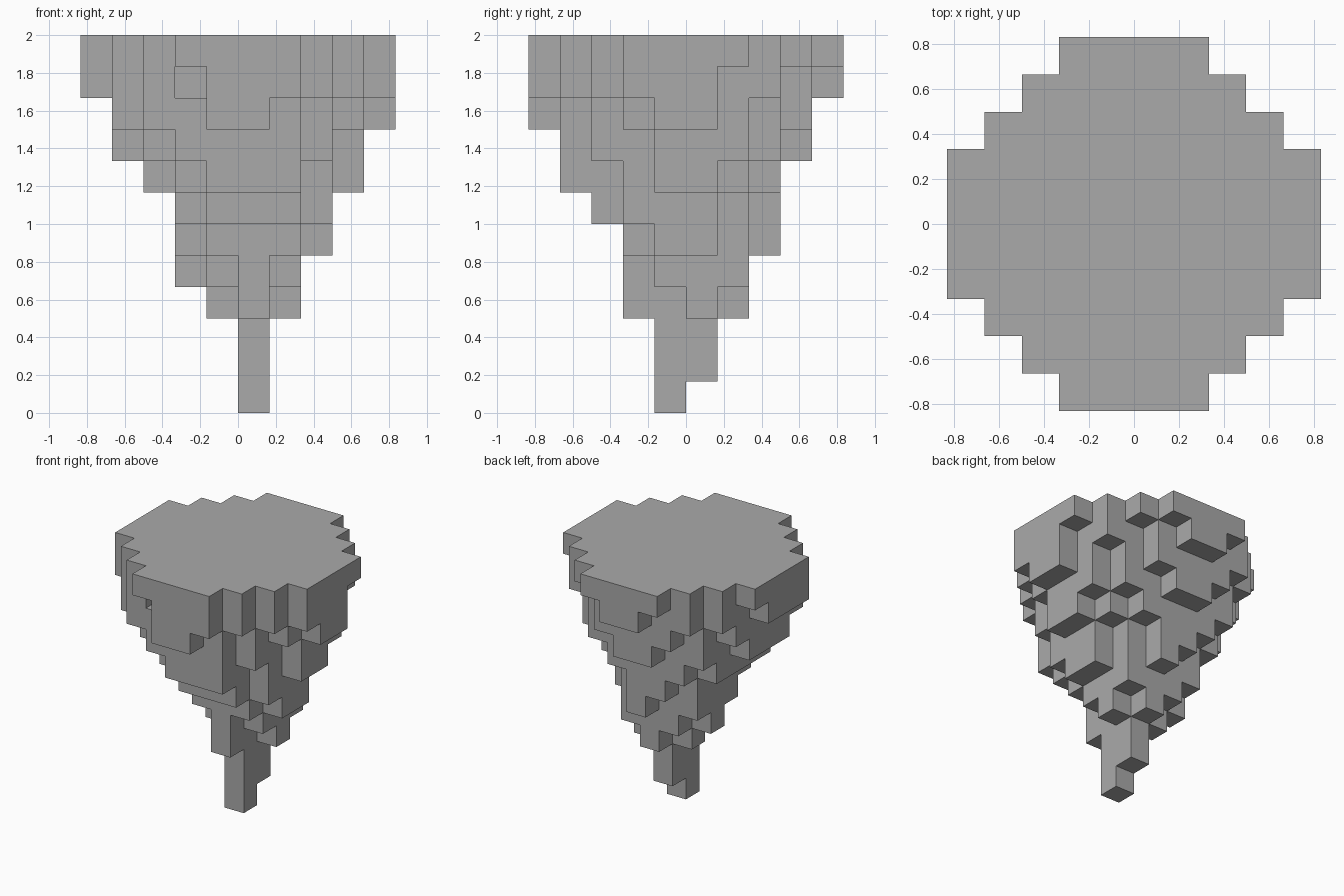
import bpy
import bmesh
from mathutils import Vector

cube = bpy.data.objects.get("Cube")
if cube:
    bpy.data.objects.remove(cube, do_unlink=True)

UNIT = 1 / 6          # edge of one block
TOP = 12              # height of the flat top, in blocks

# Lowest block of every column, a = ground level, one row per step to the back
UNDERSIDE = [
    "...ljjk...",
    "..jihhhk..",
    ".jihgggik.",
    "kihgfdfgjk",
    "kihfeaefhj",
    "kihedbdfhj",
    "ljhfedehil",
    ".kihgfhik.",
    "..kjiijl..",
    "...lkkl...",
]

# Fill the columns with blocks
blocks = set()
for j, row in enumerate(UNDERSIDE):
    for i, letter in enumerate(row):
        if letter != ".":
            for k in range(ord(letter) - ord("a"), TOP):
                blocks.add((i, j, k))
blocks.discard((3, 1, 10))    # small pocket under the front rim

# Rock material
stone = bpy.data.materials.new("stone_grey")
stone.use_nodes = True
grey = (0.4, 0.4, 0.4, 1)
stone.diffuse_color = grey
stone.node_tree.nodes["Principled BSDF"].inputs["Base Color"].default_value = grey

# Skin the blocks with their exposed faces only
bm = bmesh.new()
half = len(UNDERSIDE) / 2
for block in sorted(blocks):
    centre = Vector(block) + Vector((0.5 - half, 0.5 - half, 0.5))
    for axis in range(3):
        for sign in (-1, 1):
            beside = list(block)
            beside[axis] += sign
            if tuple(beside) in blocks:
                continue
            n, u = Vector(), Vector()
            n[axis] = sign / 2
            u[(axis + 1) % 3] = 0.5
            v = 2 * n.cross(u)
            corners = [centre + n + a * u + b * v
                       for a, b in ((-1, -1), (1, -1), (1, 1), (-1, 1))]
            bm.faces.new([bm.verts.new(c * UNIT) for c in corners])
bmesh.ops.remove_doubles(bm, verts=bm.verts, dist=0.001)

mesh = bpy.data.meshes.new("hanging_rock")
bm.to_mesh(mesh)
bm.free()
mesh.materials.append(stone)
rock = bpy.data.objects.new("hanging_rock", mesh)
bpy.context.collection.objects.link(rock)
